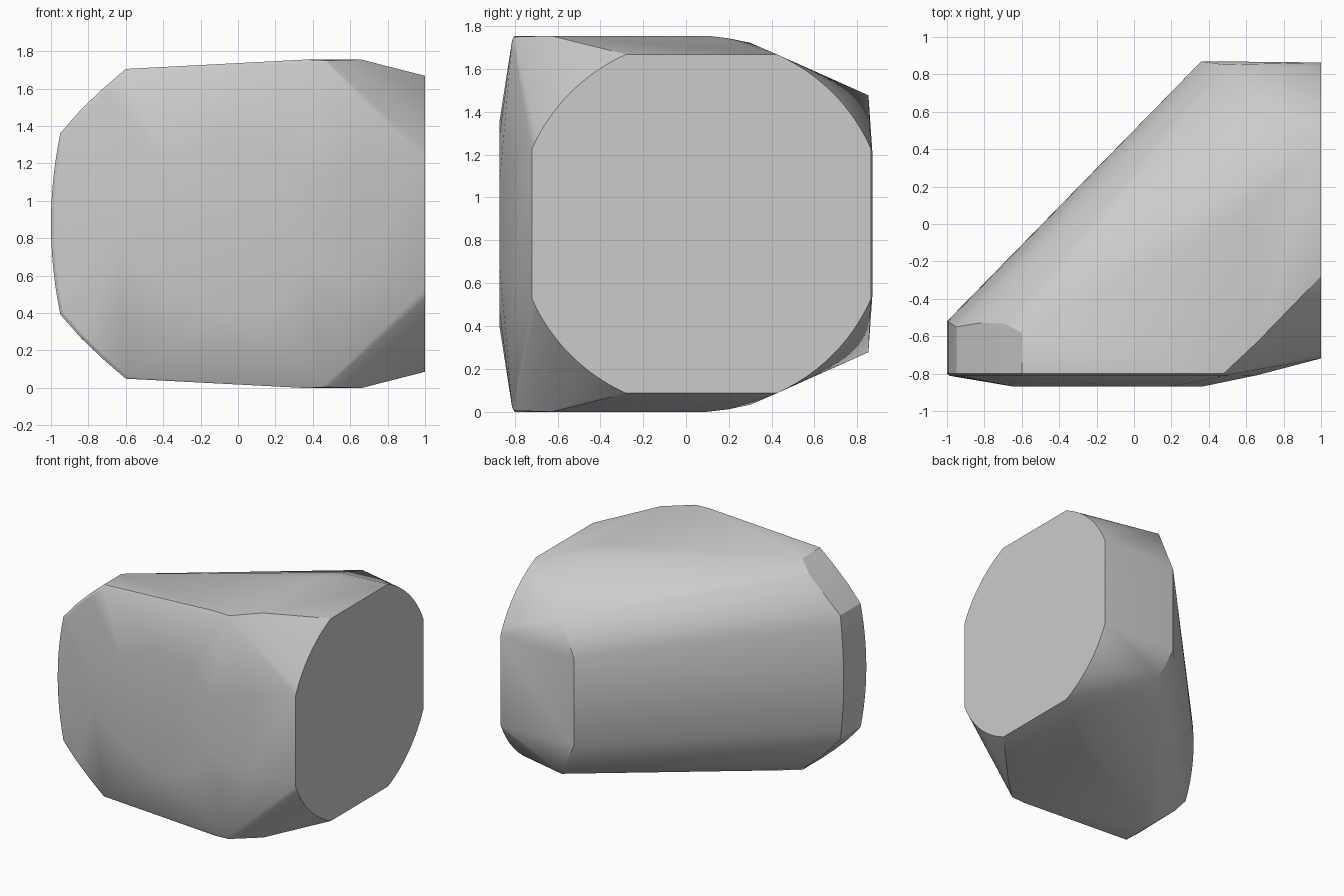
import bpy, bmesh
from math import sin, cos, radians

cube = bpy.data.objects.get("Cube")
if cube:
    bpy.data.objects.remove(cube, do_unlink=True)

MID = 0.877  # height of the mirror plane

stone = bpy.data.materials.new("plain grey")
stone.use_nodes = True
grey = (0.6, 0.6, 0.6, 1)
stone.diffuse_color = grey
stone.node_tree.nodes["Principled BSDF"].inputs["Base Color"].default_value = grey

points = []


def add(x, y, h):
    """Add a point and its mirror image below the middle height."""
    points.append((x, y, MID + h))
    if h:
        points.append((x, y, MID - h))


# Flat end: a circle clipped by a square
for i in range(13):
    a = radians(24 + 42 * i / 12)
    for side in (-1, 1):
        add(1, 0.0725 + side * 0.866 * cos(a), 0.866 * sin(a))

# Narrow end: a gently bowed strip from front rim to slanted back
for i in range(7):
    t = i / 6
    x = -1 + 0.05 * t * t
    add(x, -0.8, 0.485 * t)
    add(x + 0.015, -0.812, 0.48 * t)
    add(x, -0.52 - 0.03 * t * t, 0.485 * t)

# Rounded shoulder of the narrow end
for x, h in ((-0.84, 0.61), (-0.72, 0.725), (-0.6, 0.828)):
    add(x, -0.8, h)
    add(x + 0.01, -0.812, h - 0.012)
add(-0.83, -0.53, 0.62)
add(-0.7, -0.53, 0.735)
add(-0.6, -0.58, 0.828)

# Broad top and bottom
add(0.36, -0.8, 0.878)
add(0.48, -0.8, 0.873)
add(0.47, -0.812, 0.858)
add(0.66, -0.63, 0.878)
for x, y, h in ((0.65, 0.1, 0.878), (0.67, 0.2, 0.866), (0.68, 0.3, 0.845)):
    add(x, y, h)

# Back panel corners
add(0.36, 0.87, 0.34)
add(0.48, 0.852, 0.6)

# Low swell of the front
for x, h in ((-0.64, 0.12), (-0.4, 0.33), (-0.07, 0.485), (0.2, 0.42), (0.36, 0.2)):
    add(x, -0.87, h)
add(0.66, -0.808, 0.3)

# Wrap the points in one skin
bm = bmesh.new()
for p in points:
    bm.verts.new(p)
result = bmesh.ops.convex_hull(bm, input=bm.verts[:])
loose = {v for v in result["geom_interior"] + result["geom_unused"]
         if isinstance(v, bmesh.types.BMVert) and not v.link_faces}
bmesh.ops.delete(bm, geom=list(loose), context="VERTS")
bmesh.ops.dissolve_limit(bm, angle_limit=radians(0.5), verts=bm.verts[:], edges=bm.edges[:])
bmesh.ops.recalc_face_normals(bm, faces=bm.faces[:])
mesh = bpy.data.meshes.new("faceted_block")
bm.to_mesh(mesh)
bm.free()
mesh.materials.append(stone)
block = bpy.data.objects.new("faceted_block", mesh)
bpy.context.collection.objects.link(block)
bpy.context.view_layer.objects.active = block
block.select_set(True)
bpy.ops.object.shade_smooth_by_angle(angle=radians(25))
